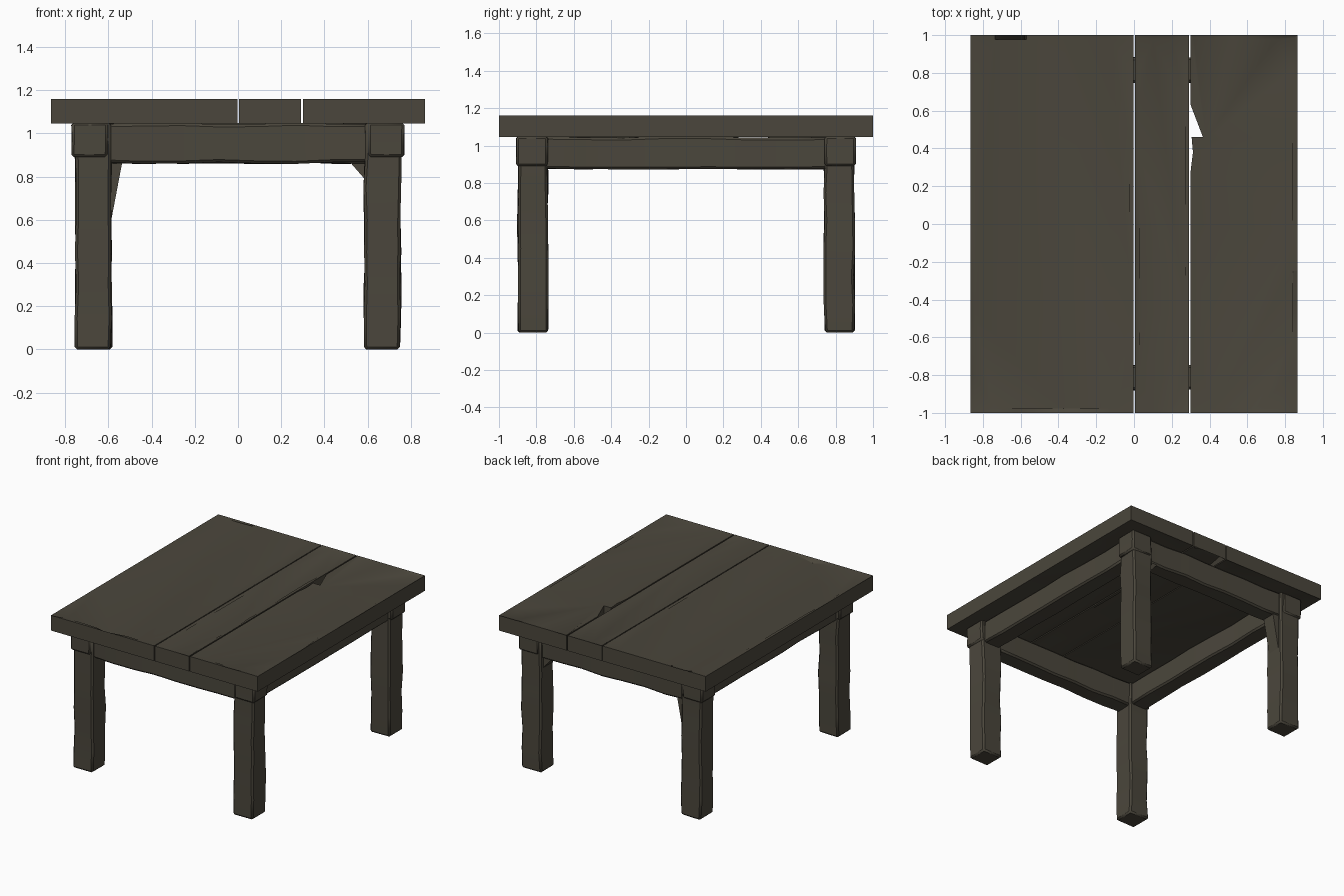
import bpy, bmesh, random
from mathutils import Vector

if "Cube" in bpy.data.objects:
    bpy.data.objects.remove(bpy.data.objects["Cube"])

random.seed(4)

wood = bpy.data.materials.new("dark weathered wood")
wood.diffuse_color = (0.070, 0.062, 0.045, 1)
wood.use_nodes = True
wood.node_tree.nodes["Principled BSDF"].inputs["Base Color"].default_value = wood.diffuse_color


def finish(bm, name, angle=0.7):
    bmesh.ops.recalc_face_normals(bm, faces=bm.faces)
    me = bpy.data.meshes.new(name)
    bm.to_mesh(me)
    bm.free()
    me.materials.append(wood)
    ob = bpy.data.objects.new(name, me)
    bpy.context.collection.objects.link(ob)
    bpy.ops.object.select_all(action='DESELECT')
    ob.select_set(True)
    bpy.context.view_layer.objects.active = ob
    bpy.ops.object.shade_smooth_by_angle(angle=angle)
    return ob


def beam(name, lo, hi, axis, cuts=5, wobble=0.01, bevel=0.012):
    """Hand-hewn bar: box cut along its axis, with the corners shaved unevenly."""
    lo, hi = Vector(lo), Vector(hi)
    mid, size = (lo + hi) / 2, hi - lo
    bm = bmesh.new()
    bmesh.ops.create_cube(bm, size=1)
    for v in bm.verts:
        v.co = Vector(v.co[i] * size[i] + mid[i] for i in range(3))
    along = [e for e in bm.edges
             if abs((e.verts[0].co - e.verts[1].co)[axis]) > size[axis] * 0.9]
    bmesh.ops.subdivide_edges(bm, edges=along, cuts=cuts, use_grid_fill=True)
    for v in bm.verts:
        for i in range(3):
            if i != axis:
                v.co[i] += random.uniform(0, wobble) * (1 if v.co[i] < mid[i] else -1)
    corners = [e for e in bm.edges if e.calc_face_angle(0) > 1.0]
    bmesh.ops.bevel(bm, geom=corners, offset=bevel, segments=1, affect='EDGES')
    return finish(bm, name)


Z0, Z1 = 1.045, 1.16
# chips in the rim: x range, y range, drop of top rim, rise of bottom rim
CHIPS = [(-0.71, -0.575, 0.9, 1.1, 0.05, 0.0),
         (0.02, 0.27, 0.9, 1.1, 0.005, 0.035),
         (0.8, 0.9, -0.6, -0.45, 0.03, 0.0),
         (0.8, 0.9, 0.1, 0.4, 0.02, 0.0),
         (-0.45, -0.3, -1.1, -0.9, 0.03, 0.0)]


def plank(name, x0, x1, left_extra=(), back_extra=()):
    """Board with a chipped rim around flat upper and lower faces."""
    ys = [-1, -0.8, -0.61, -0.47, -0.25, -0.05, 0.12, 0.38, 0.46, 0.63, 0.82, 1]
    n = max(3, round((x1 - x0) / 0.12))
    xs = [x0 + (x1 - x0) * i / n for i in range(1, n)]
    left = list(left_extra) or [(x0, y) for y in reversed(ys[1:-1])]
    back = sorted(xs + list(back_extra), reverse=True)
    outline = ([(x, -1) for x in xs] + [(x1, y) for y in ys]
               + [(x, 1) for x in back] + [(x0, 1)] + left + [(x0, -1)])
    bm = bmesh.new()
    top = bm.faces.new([bm.verts.new((x, y, Z1)) for x, y in outline])
    rim = list(top.verts)
    low = [bm.verts.new((x, y, Z0)) for x, y in outline]
    bottom = bm.faces.new(list(reversed(low)))
    for i in range(len(rim)):
        j = (i + 1) % len(rim)
        bm.faces.new((rim[j], rim[i], low[i], low[j]))
    bm.normal_update()
    for cap in (top, bottom):
        bmesh.ops.inset_region(bm, faces=[cap], thickness=0.022, use_even_offset=False)
    for a, b in zip(rim, low):
        a.co.z -= random.choice((0, 0.003, 0.012))
        b.co.z += random.choice((0, 0.003, 0.008))
        for xa, xb, ya, yb, drop, rise in CHIPS:
            if xa <= a.co.x <= xb and ya <= a.co.y <= yb:
                a.co.z -= drop
                b.co.z += rise
    return finish(bm, name, 0.6)


# table top: three boards, the right one with a splintered notch
plank("left_board", -0.865, -0.002, back_extra=(-0.57, -0.58, -0.70, -0.735))
plank("middle_board", 0.005, 0.291)
plank("right_board", 0.300, 0.865,
      left_extra=[(0.3, 0.85), (0.3, 0.63), (0.365, 0.46), (0.305, 0.46),
                  (0.312, 0.38), (0.3, 0.28), (0.3, 0), (0.3, -0.3), (0.3, -0.65)])

# legs, with a thicker head under the top
for sx, sname in ((-1, "left"), (1, "right")):
    for sy, fname in ((-1, "front"), (1, "back")):
        xa, xb = sorted((sx * 0.58, sx * 0.758))
        ya, yb = sorted((sy * 0.735, sy * 0.905))
        beam(f"{fname}_{sname}_leg", (xa, ya, 0), (xb, yb, 1.05), 2, cuts=6)
        xa, xb = sorted((sx * 0.60, sx * 0.772))
        ya, yb = sorted((sy * 0.738, sy * 0.91))
        beam(f"{fname}_{sname}_leg_head", (xa, ya, 0.89), (xb, yb, 1.05), 2,
             cuts=1, wobble=0.004)

# rails between the legs
for s, name in ((-1, "front"), (1, "back")):
    ya, yb = sorted((s * 0.745, s * 0.885))
    beam(f"{name}_rail", (-0.62, ya, 0.857), (0.62, yb, 1.05), 0, cuts=6)
for s, name in ((-1, "left"), (1, "right")):
    xa, xb = sorted((s * 0.595, s * 0.74))
    beam(f"{name}_rail", (xa, -0.78, 0.87), (xb, 0.78, 1.05), 1, cuts=6)


# small corner wedges below the back rail
def wedge(name, x, reach, z):
    pts = [(x, z), (x + reach, 0.87), (x, 0.87)]
    bm = bmesh.new()
    f = bm.faces.new([bm.verts.new((px, 0.77, pz)) for px, pz in pts])
    r = bmesh.ops.extrude_face_region(bm, geom=[f])
    bmesh.ops.translate(bm, vec=(0, 0.10, 0),
                        verts=[g for g in r["geom"] if isinstance(g, bmesh.types.BMVert)])
    finish(bm, name)


wedge("left_wedge", -0.59, 0.055, 0.58)
wedge("right_wedge", 0.585, -0.07, 0.79)
